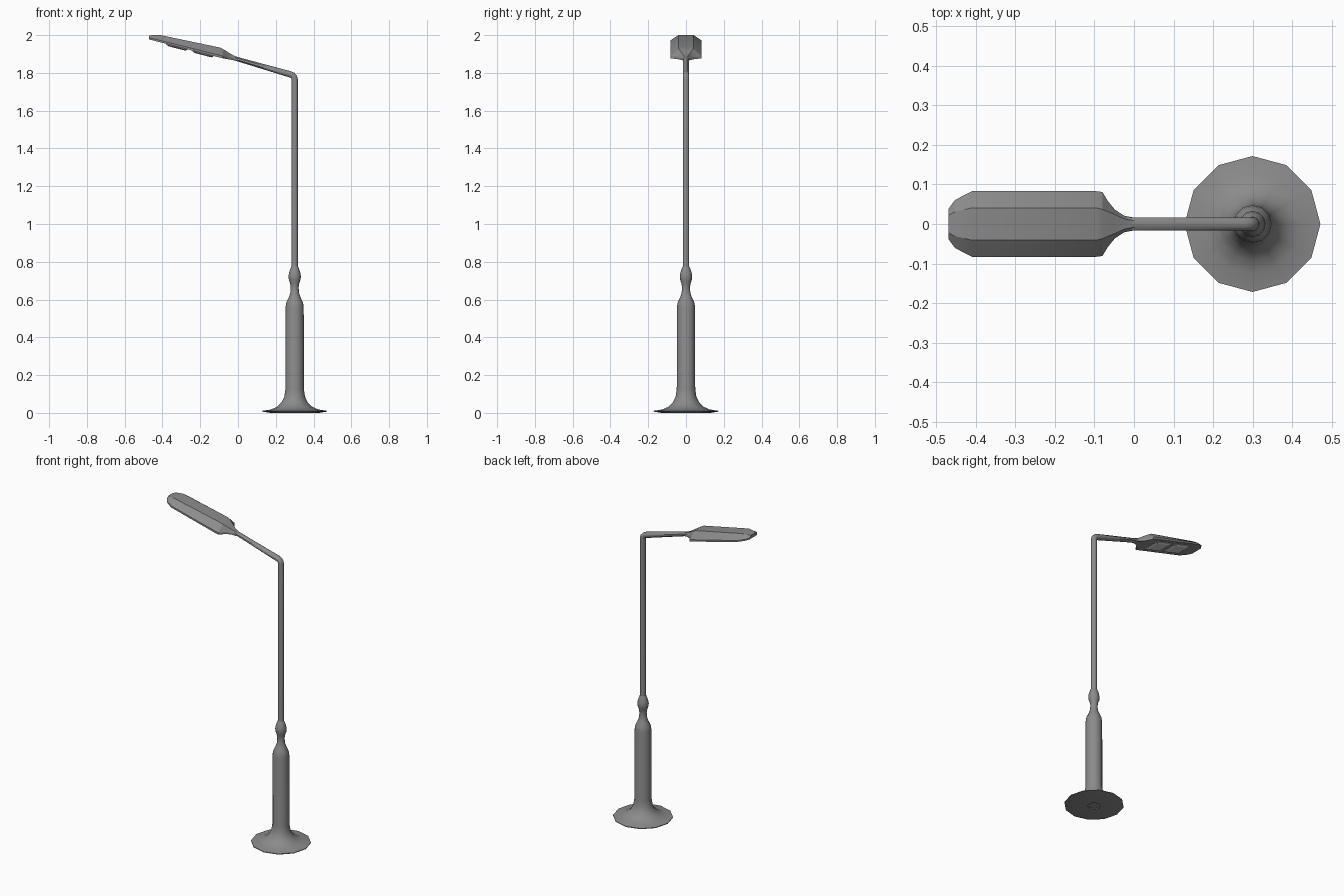
import bpy, bmesh, math
from mathutils import Vector

if "Cube" in bpy.data.objects:
    bpy.data.objects.remove(bpy.data.objects["Cube"])

CX = 0.3  # pole axis


def material(name, v):
    m = bpy.data.materials.new(name)
    m.diffuse_color = (v, v, v, 1)
    m.use_nodes = True
    m.node_tree.nodes["Principled BSDF"].inputs["Base Color"].default_value = m.diffuse_color
    return m


METAL = material("dark_metal", 0.26)
GLASS = material("light_glass", 1.0)


def loft(name, rings, smooth=50, mat=METAL):
    """Skin a list of equal-length point rings and cap both ends."""
    bm = bmesh.new()
    vs = [[bm.verts.new(p) for p in r] for r in rings]
    n = len(vs[0])
    for a, b in zip(vs, vs[1:]):
        for i in range(n):
            j = (i + 1) % n
            bm.faces.new((a[i], a[j], b[j], b[i]))
    bm.faces.new(vs[0])
    bm.faces.new(vs[-1])
    bmesh.ops.recalc_face_normals(bm, faces=bm.faces)
    me = bpy.data.meshes.new(name)
    bm.to_mesh(me)
    bm.free()
    me.materials.append(mat)
    ob = bpy.data.objects.new(name, me)
    bpy.context.collection.objects.link(ob)
    if smooth:
        bpy.ops.object.select_all(action='DESELECT')
        ob.select_set(True)
        bpy.context.view_layer.objects.active = ob
        bpy.ops.object.shade_smooth_by_angle(angle=math.radians(smooth))
    return ob


def lathe(name, profile, n=12):
    ang = [2 * math.pi * i / n for i in range(n)]
    return loft(name, [[(CX + r * math.cos(a), r * math.sin(a), z) for a in ang]
                       for r, z in profile])


# Flared base and column with turned collar; shallow socket underneath
lathe("base_column", [
    (0.036, 0.005), (0.036, 0.0), (0.13, 0.0), (0.172, 0.007), (0.172, 0.011),
    (0.125, 0.018), (0.092, 0.033), (0.069, 0.056), (0.055, 0.085),
    (0.049, 0.125), (0.048, 0.56), (0.044, 0.585), (0.032, 0.61),
    (0.023, 0.635), (0.021, 0.665), (0.024, 0.685), (0.031, 0.705),
    (0.033, 0.722), (0.030, 0.742), (0.022, 0.765), (0.018, 0.775)])

# Pole bending into the sloping arm
path = [(0.3, 0.75), (0.3, 1.765), (0.297, 1.778), (0.289, 1.787),
        (0.277, 1.792), (0.0, 1.872), (-0.06, 1.889)]
pts = [Vector((x, 0, z)) for x, z in path]
rings = []
for i, p in enumerate(pts):
    t = (pts[min(i + 1, len(pts) - 1)] - pts[max(i - 1, 0)])
    if i == 1:
        t = Vector((-0.1, 0, 1))
    t.normalize()
    side = Vector((0, 1, 0))
    up = t.cross(side)
    r = 0.018
    h = r if i < 5 else 0.012   # arm flattens towards the head
    rings.append([p + h * math.cos(a) * up + r * math.sin(a) * side
                  for a in [math.pi / 8 + math.pi * k / 4 for k in range(8)]])
loft("pole_and_arm", rings)


# Lamp head: sections of x, half width, top half width, top z, rim height
def under(x):
    return 1.876 - 0.257 * (x + 0.077)


sections = [(-0.47, 0.038, 0.022, 1.997, 0.008), (-0.453, 0.061, 0.031, 2.0, 0.009),
            (-0.41, 0.083, 0.041, 2.0, 0.010), (-0.095, 0.083, 0.041, 1.934, 0.012),
            (-0.08, 0.081, 0.037, 1.926, 0.012), (-0.066, 0.058, 0.031, 1.918, 0.012),
            (-0.048, 0.036, 0.024, 1.907, 0.012), (-0.025, 0.021, 0.013, 1.893, 0.010),
            (0.0, 0.016, 0.008, 1.883, 0.008)]
rings = []
for x, w, tw, top, rim in sections:
    b = under(x) + max(0, x + 0.077) * 0.1
    rings.append([(x, -w, b), (x, w, b), (x, w, b + rim),
                  (x, tw, top), (x, -tw, top), (x, -w, b + rim)])
loft("lamp_head", rings, 20)

# Two bevelled light panels under the head
for k, x0 in enumerate((-0.38, -0.242)):
    x1 = x0 + 0.113
    rings = []
    for inset, drop in ((0, -0.004), (0, 0.003), (0.012, 0.010)):
        rings.append([(x, y, under(x) - drop) for x, y in (
            (x0 + inset, -0.055 + inset), (x1 - inset, -0.055 + inset),
            (x1 - inset, 0.055 - inset), (x0 + inset, 0.055 - inset))])
    loft("light_panel_%d" % (k + 1), rings, 0, GLASS)
